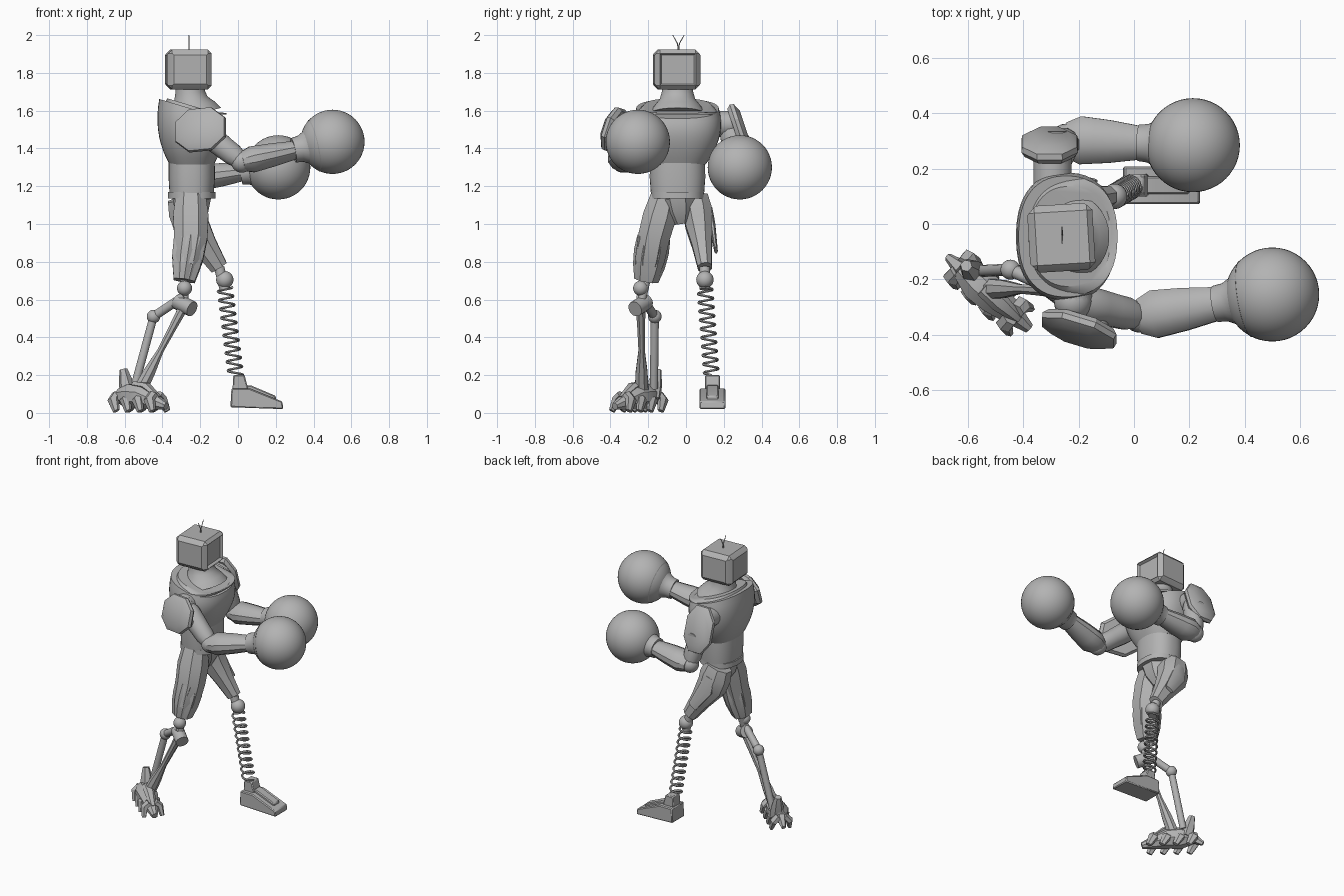
import bpy, bmesh, math
from mathutils import Vector

if "Cube" in bpy.data.objects:
    bpy.data.objects.remove(bpy.data.objects["Cube"])

shade = .45
grey = (shade, shade, shade, 1)
material = bpy.data.materials.new("plain grey")
material.use_nodes = True
material.diffuse_color = grey
material.node_tree.nodes["Principled BSDF"].inputs["Base Color"].default_value = grey

parts = []
X, Y, Z = Vector((1, 0, 0)), Vector((0, 1, 0)), Vector((0, 0, 1))


def point(x, y, z):
    return Vector((x, y, z))


def finish(name, bm, bevel=0):
    bmesh.ops.recalc_face_normals(bm, faces=bm.faces)
    mesh = bpy.data.meshes.new(name)
    bm.to_mesh(mesh)
    bm.free()
    part = bpy.data.objects.new(name, mesh)
    bpy.context.collection.objects.link(part)
    mesh.materials.append(material)
    if bevel:
        modifier = part.modifiers.new("bevel", "BEVEL")
        modifier.width = bevel
        modifier.limit_method = "ANGLE"
    parts.append(part)
    return part


def along(path, t):
    """Point at fraction t of a polyline whose points are evenly spaced in t."""
    place = t * (len(path) - 1)
    start = min(int(place), len(path) - 2)
    return path[start].lerp(path[start + 1], place - start)


def loft(name, path, widths, flat=1, sides=8, ref=X, power=1, tilt=0):
    """Skin rings spread along a path; widths are half widths along ref."""
    bm, rings = bmesh.new(), []
    last = len(widths) - 1
    centres = [along(path, i / last) for i in range(last + 1)]
    for i, width in enumerate(widths):
        axis = (centres[min(i + 1, last)] - centres[max(i - 1, 0)]).normalized()
        u = (ref - axis * ref.dot(axis)).normalized()
        v = axis.cross(u) * flat
        u = u - axis * tilt * (i / last) ** 2
        ring = []
        for k in range(sides):
            angle = (k + .5) * math.tau / sides
            x, y = [math.copysign(abs(q) ** power, q) * width
                    for q in (math.cos(angle), math.sin(angle))]
            ring.append(bm.verts.new(centres[i] + u * x + v * y))
        rings.append(ring)
    for low, high in zip(rings, rings[1:]):
        for k in range(sides):
            n = (k + 1) % sides
            bm.faces.new((low[k], low[n], high[n], high[k]))
    bm.faces.new(rings[0])
    bm.faces.new(rings[-1])
    return finish(name, bm)


def rod(name, start, end, radius, sides=16):
    ref = Z if abs((end - start).normalized().z) < .5 else X
    return loft(name, [start, end], [radius, radius], sides=sides, ref=ref)


def ball(name, centre, radius, segments=24):
    bm = bmesh.new()
    bmesh.ops.create_uvsphere(bm, u_segments=segments, v_segments=segments // 2, radius=radius)
    bmesh.ops.translate(bm, verts=bm.verts, vec=centre)
    return finish(name, bm)


def slab(name, outline, middle, half, bevel=.006):
    """Side outline in x and z, extruded across y."""
    bm = bmesh.new()
    face = bm.faces.new([bm.verts.new((x, middle - half, z)) for x, z in outline])
    moved = bmesh.ops.extrude_face_region(bm, geom=[face])["geom"]
    verts = [item for item in moved if isinstance(item, bmesh.types.BMVert)]
    bmesh.ops.translate(bm, verts=verts, vec=Y * half * 2)
    return finish(name, bm, bevel)


# Head: bevelled box with a recessed screen and raised panels
bm = bmesh.new()
bmesh.ops.create_cube(bm, size=1)
bmesh.ops.scale(bm, verts=bm.verts, vec=(.23, .23, .21))
bmesh.ops.bevel(bm, geom=bm.edges[:], offset=.02, segments=1, affect="EDGES")
bm.normal_update()
for face in [f for f in bm.faces if f.calc_area() > .02 and abs(f.normal.z) < .5]:
    depth = -.018 if face.normal.x > .5 else .006
    bmesh.ops.inset_region(bm, faces=[face], thickness=.012, depth=depth)
head = finish("head", bm)
head.location = (-.26, -.05, 1.818)
head.rotation_euler.z = .06
crown = point(-.26, -.04, 1.91)
for side in (-1, 1):
    tip = crown + Z * .09 + Y * side * .03
    loft("antenna", [crown, crown.lerp(tip, .5) - Y * side * .01, tip], [.003, .003, .002])

# Torso: round chest with a tilted collar, flared neck, waist, belt and pelvis
middle = point(-.245, -.045, 0)
bulge = [.182 * math.sin(.7 + 1.2 * i / 9) for i in range(10)]
loft("chest", [middle + Z * 1.315, middle + Z * 1.61], bulge,
     flat=1.27, sides=48, power=.85, tilt=.3)
lip = middle + point(.015, 0, 1.61)
loft("collar", [lip - Z * .03, lip + Z * .012], [.17, .17, .16, .145],
     flat=1.25, sides=48, power=.85, tilt=.3)
loft("neck", [lip - Z * .03, lip + point(-.02, 0, .05), lip + point(-.025, 0, .12)],
     [.145, .12, .09, .08, .075], flat=1.05, sides=40)
loft("waist", [middle + Z * 1.165, middle + Z * 1.325], [.118, .123, .122],
     flat=1.2, sides=40, power=.85)
loft("belt", [middle + Z * 1.135, middle + Z * 1.17], [.127, .127],
     flat=1.1, sides=40, power=.85)
loft("pelvis", [middle + Z * 1.14, middle + point(0, .02, 1)], [.11, .095, .05])


def arm(side, shoulder, elbow, fist, plate, normal, size, flat):
    """Ball shoulder, upper arm, flared forearm, round glove and a shoulder plate."""
    out = Y if shoulder.y > 0 else -Y
    rod(side + "_shoulder_socket", shoulder - out * .1, shoulder, .07)
    ball(side + "_shoulder_ball", shoulder, .07)
    loft(side + "_upper_arm", [shoulder, elbow], [.05, .068, .066, .062, .06, .045],
         sides=12, ref=Y)
    pivot = shoulder.lerp(elbow, .35)
    rod(side + "_arm_pivot", pivot, pivot + out * .078, .042)
    ball(side + "_elbow", elbow, .058)
    wrist = elbow.lerp(fist, .57)
    loft(side + "_forearm", [elbow, wrist], [.065, .09, .085, .08, .072, .064],
         flat=.8, sides=12, ref=Y)
    loft(side + "_wrist", [wrist, elbow.lerp(fist, .8)], [.066, .07, .09, .14],
         sides=32, ref=Y)
    ball(side + "_glove", fist, .17, 48)
    push = normal.normalized() * .03
    loft(side + "_shoulder_plate", [plate - push, plate + push],
         [size * scale for scale in (.88, 1, .97, .7)], flat=flat, power=.9)


arm("right", point(-.22, -.28, 1.52), point(.02, -.335, 1.33), point(.5, -.255, 1.435),
    point(-.2, -.385, 1.5), point(-.3, -.9, .3), .15, .85)
arm("left", point(-.295, .23, 1.53), point(-.245, .305, 1.24), point(.213, .285, 1.3),
    point(-.305, .29, 1.49), point(0, .9, .3), .11, 1.5)

# Armoured thighs with raised outer panels
left_path = [point(-.29, .05, 1.14), point(-.25, .07, 1), point(-.1, .1, .77)]
right_path = [point(-.25, -.11, 1.15), point(-.25, -.17, .93), point(-.285, -.21, .7)]
loft("left_thigh", left_path, [.09, .105, .1, .07, .05], flat=.8, power=.9)
loft("right_thigh", right_path, [.085, .1, .095, .088, .06], flat=.95, power=.9)
loft("right_knee_guard", right_path[1:], [.088, .093, .085, .065], sides=6)
for side, path, out in (("left", left_path, Y), ("right", right_path, -Y)):
    outer = [along(path, t) + out * .07 for t in (.2, .5, .8)]
    loft(side + "_thigh_panel", outer, [.04, .055, .035], flat=.3)

# Left lower leg: knee ball and coil spring
knee, ankle = point(-.07, .1, .705), point(-.012, .135, .2)
ball("left_knee", knee, .046)
rod("left_knee_stem", left_path[-1], knee - Z * .05, .028)
turns, steps = 10, 240
coil = []
for i in range(steps + 1):
    angle = turns * math.tau * i / steps
    swing = X * math.cos(angle) + Y * math.sin(angle)
    coil.append((knee - Z * .04).lerp(ankle, i / steps) + swing * .039)
loft("left_leg_spring", coil, [.007] * len(coil), sides=6, ref=Z)

# Left foot: ankle block, wedge shoe and a ridge along it
slab("left_ankle", [(-.03, .1), (-.025, .2), (.035, .2), (.06, .1)], .14, .04)
slab("left_shoe", [(-.04, .03), (-.035, .13), (.06, .13), (.235, .06), (.24, .02)], .14, .068)
slab("left_shoe_ridge", [(0, .1), (0, .15), (.07, .145), (.2, .09), (.2, .05)], .14, .032)

# Right lower leg: knee joint and two linked rods
knee = point(-.283, -.24, .66)
pivot = knee - Z * .09
hinge = point(-.447, -.165, .51)
ball("right_knee", knee, .04)
rod("right_knee_stem", right_path[-1], pivot, .022)
swing = point(.04, -.03, -.02)
rod("right_shin_pivot", pivot - swing, pivot + swing, .042)
rod("right_rear_link", knee - Z * .04, hinge, .024)
ball("right_rear_joint", hinge, .036)
rod("right_rear_rod", hinge, point(-.55, -.17, .13), .022)
loft("right_shin", [pivot, point(-.41, -.235, .33), point(-.53, -.235, .1)],
     [.028, .022, .018, .034, .04])

# Right foot: plated body turned outward, heel blade, spike and side claws
forward, across = point(.75, -.66, 0), point(.66, .75, 0)
sole = point(-.53, -.245, 0)


def foot(ahead, sideways, height):
    return sole + forward * ahead + across * sideways + Z * height


loft("right_foot", [foot(-.13, 0, .09), foot(.03, 0, .085), foot(.2, 0, .035)],
     [.04, .07, .065, .045, .02], ref=Z)
loft("right_heel_blade", [foot(-.08, .02, .08), foot(-.12, .02, .23)],
     [.045, .04, .022], sides=6, ref=forward)
loft("right_heel_spike", [foot(-.12, 0, .09), foot(-.19, 0, .045)], [.035, .015], sides=6, ref=Z)
loft("right_instep", [foot(-.02, 0, .15), foot(.06, 0, .14), foot(.15, 0, .08)],
     [.02, .022, .012], flat=1.6, sides=6, ref=Z)
for i in range(4):
    ahead = .085 * i - .13
    for side in (-1, 1):
        claw = [foot(ahead, side * .02, .1), foot(ahead, side * .05, .07),
                foot(ahead + .03, side * .06, .01)]
        loft("right_foot_claw", claw, [.03, .034, .02], flat=.7, sides=6, ref=forward)

# Smooth shading with crisp edges
bpy.ops.object.select_all(action="DESELECT")
for part in parts:
    part.select_set(True)
bpy.context.view_layer.objects.active = head
bpy.ops.object.shade_smooth_by_angle(angle=math.radians(32))
